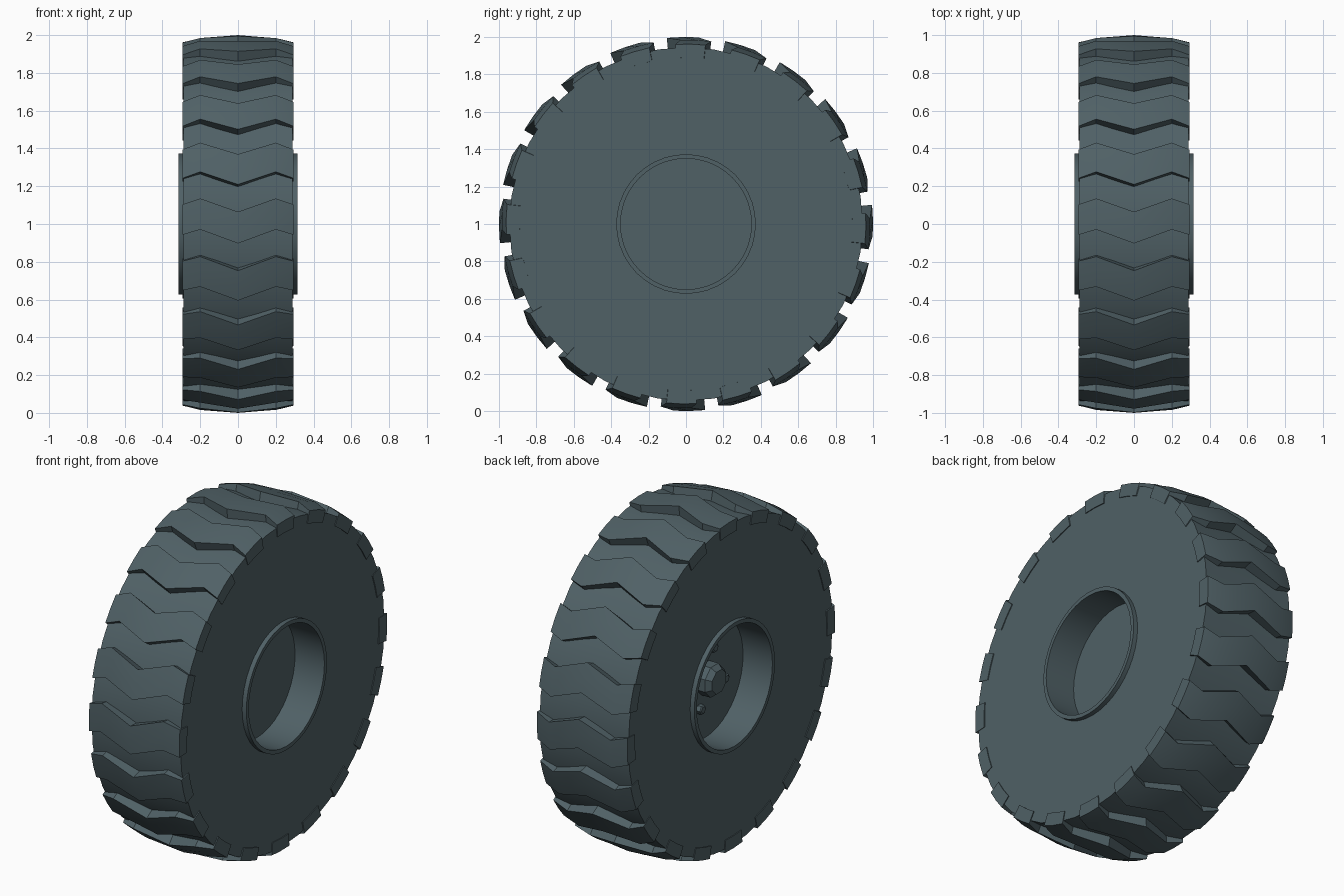
import bpy, bmesh, math

if "Cube" in bpy.data.objects:
    bpy.data.objects.remove(bpy.data.objects["Cube"])

rubber = bpy.data.materials.new("slate_rubber")
rubber.diffuse_color = (0.080, 0.119, 0.133, 1)
rubber.use_nodes = True
rubber.node_tree.nodes["Principled BSDF"].inputs["Base Color"].default_value = rubber.diffuse_color


def polar(x, r, deg):
    """Point around the axle; angle runs from the front upwards."""
    a = math.radians(deg)
    return (x, -r * math.cos(a), 1 + r * math.sin(a))


def finish(name, bm):
    bmesh.ops.recalc_face_normals(bm, faces=bm.faces[:])
    mesh = bpy.data.meshes.new(name)
    bm.to_mesh(mesh)
    bm.free()
    mesh.materials.append(rubber)
    ob = bpy.data.objects.new(name, mesh)
    bpy.context.collection.objects.link(ob)
    bpy.ops.object.select_all(action='DESELECT')
    ob.select_set(True)
    bpy.context.view_layer.objects.active = ob
    bpy.ops.object.shade_smooth_by_angle(angle=math.radians(20))
    return ob


def lathe(name, profile, sides, y=0.0, z=0.0, cap_end=True, cap_start=True, turn=0.0):
    """Revolve (x, radius) points round the axle direction."""
    bm = bmesh.new()
    rings = []
    for x, r in profile:
        ring = []
        for i in range(sides):
            p = polar(x, r, turn + 360 * i / sides)
            ring.append(bm.verts.new((p[0], p[1] + y, p[2] + z)))
        rings.append(ring)
    for a, b in zip(rings, rings[1:]):
        for i in range(sides):
            j = (i + 1) % sides
            bm.faces.new((a[i], a[j], b[j], b[i]))
    if cap_start:
        bm.faces.new(rings[0])
    if cap_end:
        bm.faces.new(rings[-1])
    return finish(name, bm)


# Tyre body with raised rim lips and a deep recess on both sides
SIDE, LIP, FLOOR = 0.288, 0.315, 0.125
half = [(FLOOR, 0.35), (LIP, 0.35), (LIP, 0.373), (SIDE, 0.373), (SIDE, 0.945)]
lathe("tyre_body", half + [(-x, r) for x, r in reversed(half)], 40)

# Chevron tread blocks: (x, top radius, angular shift)
stations = [(-0.293, 0.962, 2.5), (-0.2, 0.985, 4.2), (0, 1.0, 0),
            (0.2, 0.985, 4.2), (0.293, 0.962, 2.5)]
bm = bmesh.new()
for n in range(20):
    start = -5.9 + 18 * n
    loops = []
    for x, r, shift in stations:
        a = start + shift
        pts = [(0.89, a), (r, a), (r, a + 4.8), (r, a + 9.6),
               (0.89, a + 9.6), (0.89, a + 4.8)]
        loops.append([bm.verts.new(polar(x, pr, pa)) for pr, pa in pts])
    for p, q in zip(loops, loops[1:]):
        for i in range(6):
            j = (i + 1) % 6
            bm.faces.new((p[i], p[j], q[j], q[i]))
    bm.faces.new(loops[0])
    bm.faces.new(loops[-1])
finish("tread_blocks", bm)

# Axle hub in the left recess
lathe("axle_hub", [(-0.12, 0.095), (-0.185, 0.095), (-0.215, 0.07)], 8, turn=22.5)

# Wheel bolts around the hub
for k in range(4):
    a = math.radians(20 + 90 * k)
    lathe(f"wheel_bolt_{k + 1}", [(-0.12, 0.028), (-0.15, 0.028), (-0.155, 0.02)], 6,
          y=-0.17 * math.sin(a), z=0.17 * math.cos(a))
